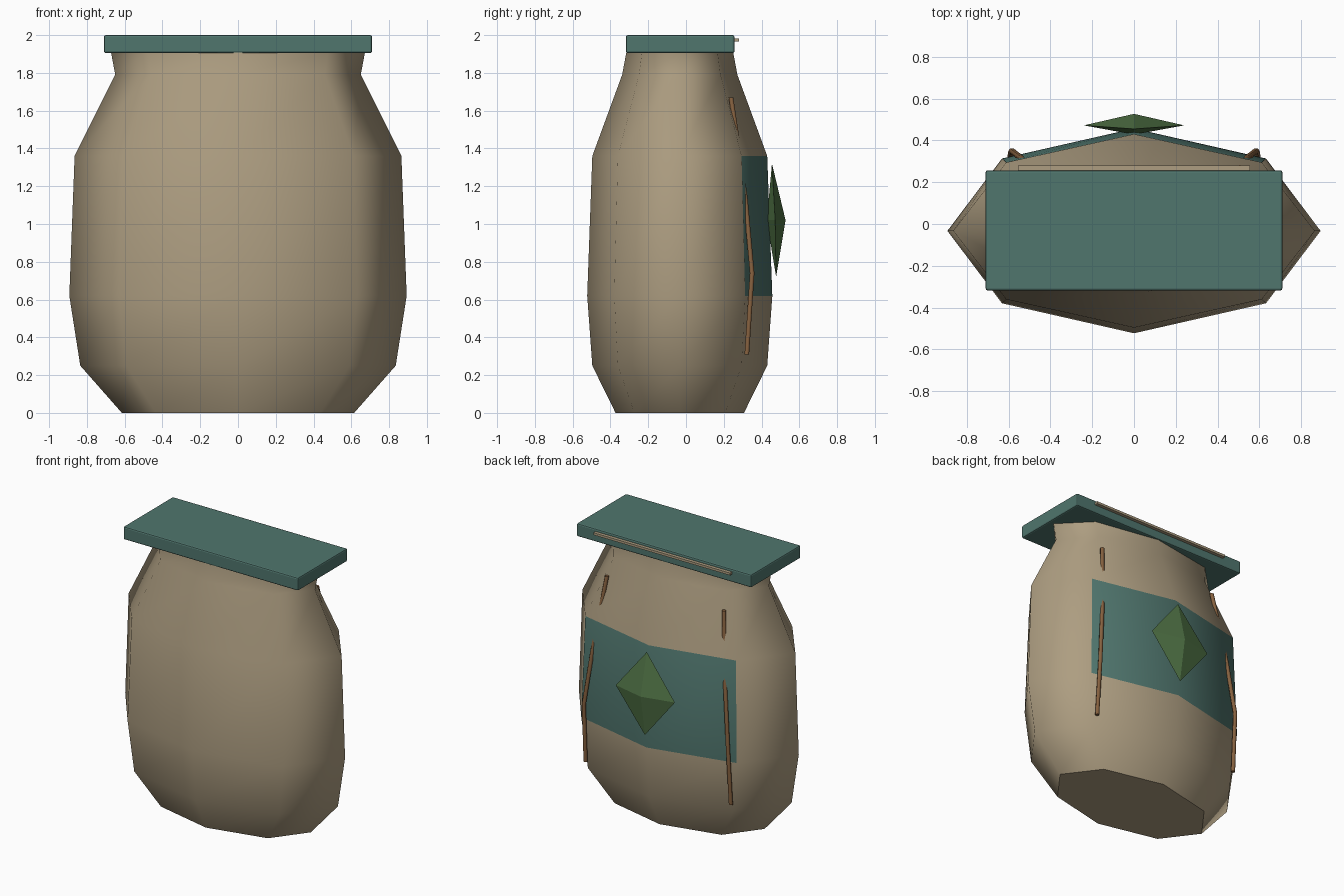
import bpy, bmesh
from math import sin, cos, pi
from mathutils import Vector

if "Cube" in bpy.data.objects:
    bpy.data.objects.remove(bpy.data.objects["Cube"])


def material(name, rgb):
    m = bpy.data.materials.new(name)
    m.diffuse_color = (*rgb, 1)
    m.use_nodes = True
    m.node_tree.nodes["Principled BSDF"].inputs["Base Color"].default_value = m.diffuse_color
    return m


TAN = material("tan_cloth", (0.42, 0.34, 0.22))
TEAL = material("teal_cloth", (0.08, 0.18, 0.155))
BROWN = material("brown_leather", (0.24, 0.12, 0.05))
GREEN = material("green_gem", (0.08, 0.17, 0.06))


def finish(name, bm, *mats):
    bmesh.ops.recalc_face_normals(bm, faces=bm.faces)
    me = bpy.data.meshes.new(name)
    bm.to_mesh(me)
    bm.free()
    for m in mats:
        me.materials.append(m)
    ob = bpy.data.objects.new(name, me)
    bpy.context.collection.objects.link(ob)
    return ob


def box(name, lo, hi, mat, bevel=0):
    lo, hi = Vector(lo), Vector(hi)
    bm = bmesh.new()
    bmesh.ops.create_cube(bm, size=1)
    for v in bm.verts:
        v.co = (lo + hi) / 2 + v.co * (hi - lo)
    ob = finish(name, bm, mat)
    if bevel:
        mod = ob.modifiers.new("bevel", "BEVEL")
        mod.width = bevel
        mod.segments = 2
    return ob


# Sack body: stretched octagon rings (z, half width, half depth)
RINGS = [(0, 0.615, 0.34), (0.25, 0.835, 0.463), (0.62, 0.893, 0.49),
         (1.36, 0.865, 0.463), (1.79, 0.65, 0.305), (1.908, 0.672, 0.283)]
CY = -0.033
bm = bmesh.new()
rows = [[bm.verts.new((a * cos(i * pi / 4), CY + b * sin(i * pi / 4), z))
         for i in range(8)] for z, a, b in RINGS]
for r in range(len(rows) - 1):
    for i in range(8):
        j = (i + 1) % 8
        f = bm.faces.new((rows[r][i], rows[r][j], rows[r + 1][j], rows[r + 1][i]))
        f.smooth = True
        # teal band on the two back faces
        if r == 2 and i in (1, 2):
            f.material_index = 1
bm.faces.new(rows[0])
bm.faces.new(rows[-1])
finish("sack_body", bm, TAN, TEAL)

# Lid and the thin trim along its back edge
box("lid", (-0.71, -0.318, 1.905), (0.71, 0.257, 2.0), TEAL, 0.01)
box("lid_trim", (-0.555, 0.25, 1.965), (0.555, 0.281, 1.982), TAN)

# Diamond badge on the back
bm = bmesh.new()
top, bottom = bm.verts.new((0, 0.455, 1.32)), bm.verts.new((0, 0.477, 0.72))
belt = [bm.verts.new(p) for p in
        ((0.24, 0.472, 1.02), (0, 0.527, 1.02), (-0.24, 0.472, 1.02), (0, 0.428, 1.02))]
for i in range(4):
    for tip in (top, bottom):
        bm.faces.new((belt[i], belt[(i + 1) % 4], tip))
finish("diamond_badge", bm, GREEN)

# Shoulder straps: bent tubes that dip into the body
PATH = [(0.475, 0.238, 1.67), (0.515, 0.288, 1.34), (0.54, 0.315, 1.13),
        (0.585, 0.35, 0.74), (0.59, 0.322, 0.31)]
for side, label in ((1, "right"), (-1, "left")):
    bm = bmesh.new()
    loops = [[bm.verts.new((side * x + 0.016 * cos(k * pi / 3),
                            y + 0.014 * sin(k * pi / 3), z)) for k in range(6)]
             for x, y, z in PATH]
    for a, b in zip(loops, loops[1:]):
        for k in range(6):
            n = (k + 1) % 6
            bm.faces.new((a[k], a[n], b[n], b[k])).smooth = True
    bm.faces.new(loops[0])
    bm.faces.new(loops[-1])
    finish("strap_" + label, bm, BROWN)
